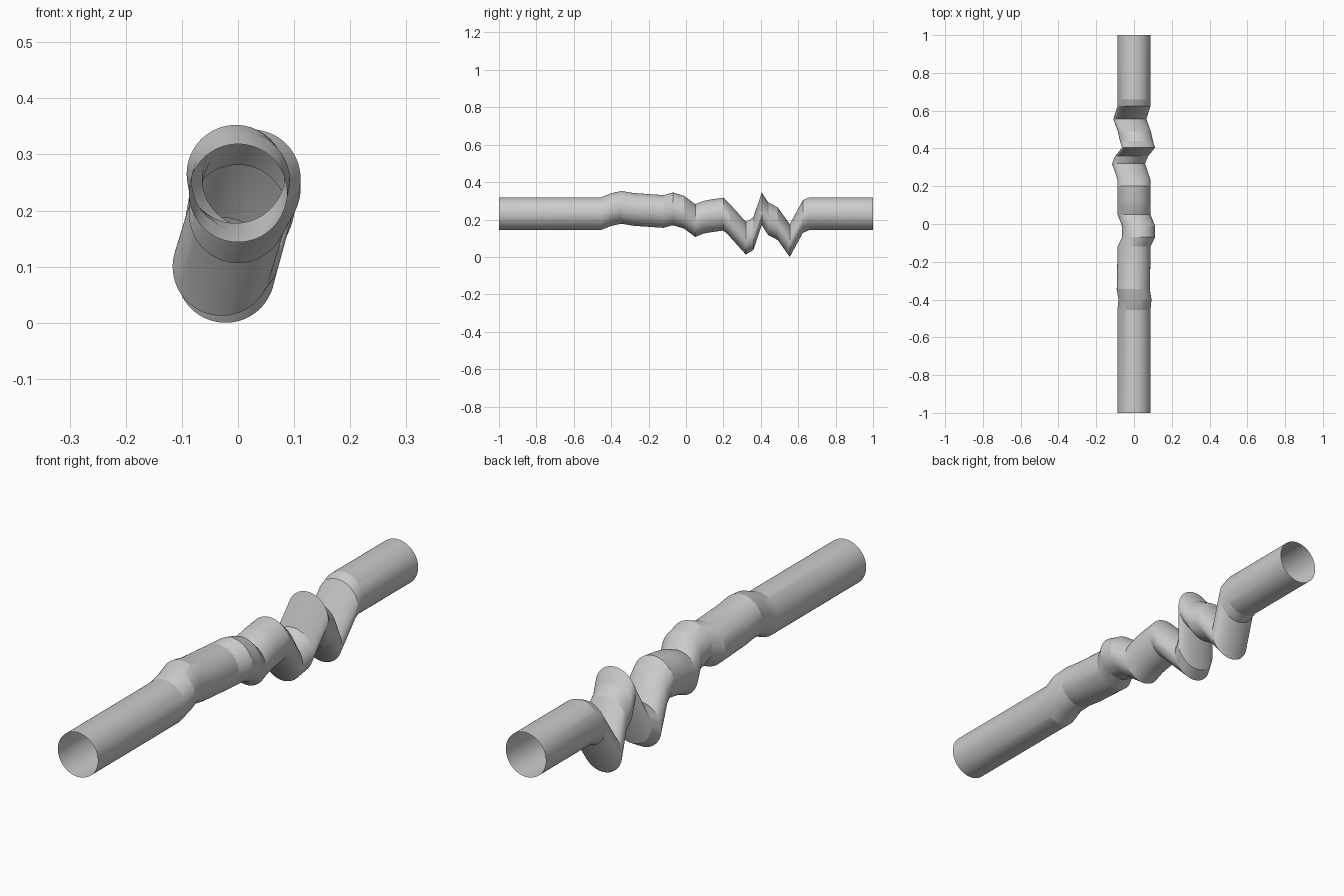
import bpy, bmesh, math

if "Cube" in bpy.data.objects:
    bpy.data.objects.remove(bpy.data.objects["Cube"])

SIDES = 64
RADIUS = 0.0875

# pipe centre line: (y, x, z); every ring stays upright in the xz plane
PATH = [
    (-1.0, 0, .231), (-.455, 0, .231), (-.40, .005, .253), (-.345, -.004, .265),
    (-.28, -.002, .254), (-.12, 0, .243), (-.07, .024, .257), (-.01, .024, .239),
    (.05, 0, .194), (.09, 0, .211), (.13, 0, .219), (.20, 0, .229), (.235, 0, .195),
    (.32, -.029, .100), (.36, -.012, .124), (.405, .024, .257), (.44, .013, .204),
    (.49, .002, .178), (.555, -.022, .0875), (.625, 0, .216), (.66, 0, .231), (1.0, 0, .231),
]

# open-ended crooked pipe
bm = bmesh.new()
rings = []
for y, x, z in PATH:
    rings.append([bm.verts.new((x + RADIUS * math.cos(2 * math.pi * i / SIDES), y,
                                z + RADIUS * math.sin(2 * math.pi * i / SIDES)))
                  for i in range(SIDES)])
for a, b in zip(rings, rings[1:]):
    for i in range(SIDES):
        j = (i + 1) % SIDES
        bm.faces.new((a[i], b[i], b[j], a[j]))
bmesh.ops.recalc_face_normals(bm, faces=bm.faces)
mesh = bpy.data.meshes.new("crooked_pipe")
bm.to_mesh(mesh)
bm.free()
pipe = bpy.data.objects.new("crooked_pipe", mesh)
bpy.context.collection.objects.link(pipe)
bpy.context.view_layer.objects.active = pipe
pipe.select_set(True)
bpy.ops.object.shade_smooth_by_angle(angle=math.radians(15))
